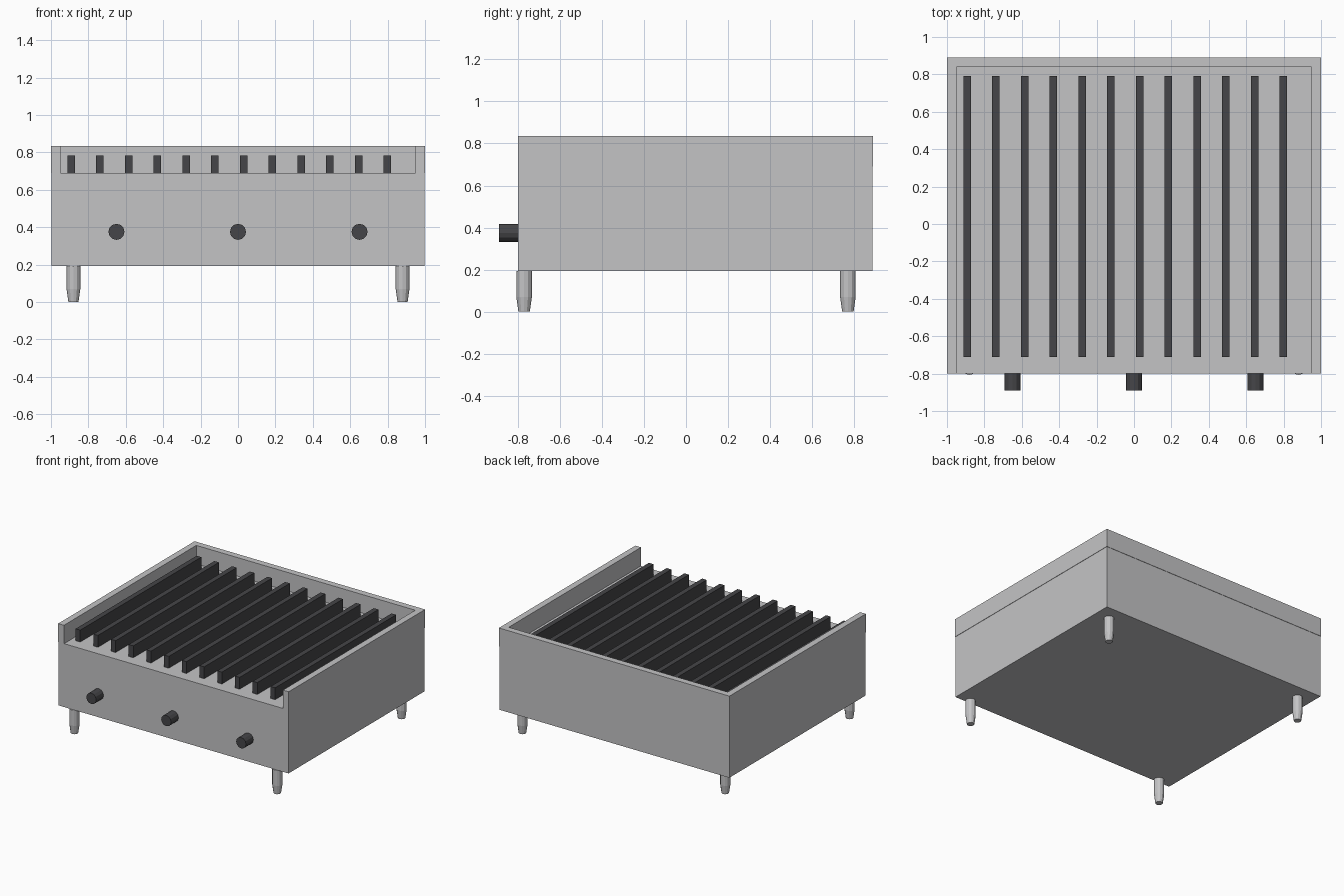
import bpy, bmesh
from math import radians
from mathutils import Matrix, Vector

if "Cube" in bpy.data.objects:
    bpy.data.objects.remove(bpy.data.objects["Cube"])


def material(name, colour):
    m = bpy.data.materials.new(name)
    m.use_nodes = True
    m.diffuse_color = (*colour, 1)
    m.node_tree.nodes["Principled BSDF"].inputs["Base Color"].default_value = (*colour, 1)
    return m


steel = material("brushed steel", (0.55, 0.55, 0.56))
iron = material("dark iron", (0.06, 0.06, 0.065))


def finish(name, bm, mat):
    bmesh.ops.recalc_face_normals(bm, faces=bm.faces)
    mesh = bpy.data.meshes.new(name)
    bm.to_mesh(mesh)
    bm.free()
    mesh.materials.append(mat)
    obj = bpy.data.objects.new(name, mesh)
    bpy.context.collection.objects.link(obj)
    return obj


def box(name, low, high, mat):
    low, high = Vector(low), Vector(high)
    bm = bmesh.new()
    bmesh.ops.create_cube(bm, size=1, matrix=Matrix.Translation((low + high) / 2)
                          @ Matrix.Diagonal((*(high - low), 1)))
    return finish(name, bm, mat)


def cone(bm, r_low, r_high, low, high, sides=12):
    bmesh.ops.create_cone(bm, cap_ends=True, segments=sides, radius1=r_low, radius2=r_high,
                          depth=high - low, matrix=Matrix.Translation((0, 0, (low + high) / 2)))


FRONT, BACK, BASE, DECK, RIM = -0.8, 0.89, 0.193, 0.69, 0.835

# Cabinet
box("cabinet", (-0.997, FRONT + 0.002, BASE), (0.997, BACK - 0.003, DECK), steel)

# Splash guard: a U-shaped wall, open at the front
outline = [(-1, FRONT), (-1, BACK), (1, BACK), (1, FRONT),
           (0.95, FRONT), (0.95, 0.84), (-0.95, 0.84), (-0.95, FRONT)]
bm = bmesh.new()
face = bm.faces.new([bm.verts.new((x, y, DECK)) for x, y in outline])
wall = bmesh.ops.extrude_face_region(bm, geom=[face])["geom"]
bmesh.ops.translate(bm, vec=(0, 0, RIM - DECK),
                    verts=[g for g in wall if isinstance(g, bmesh.types.BMVert)])
finish("splash_guard", bm, steel)

# Grill bars
for i in range(12):
    x = -0.892 + i * 0.1537
    box(f"grill_bar_{i + 1}", (x - 0.02, -0.71, DECK), (x + 0.02, 0.79, 0.783), iron)

# Control knobs
for side, x in (("right", -0.65), ("middle", 0), ("left", 0.65)):
    bm = bmesh.new()
    cone(bm, 0.043, 0.043, 0, 0.092)
    knob = finish(f"{side}_knob", bm, iron)
    knob.location = (x, FRONT + 0.002, 0.375)
    knob.rotation_euler.x = radians(90)

# Tapered feet
for side, x in (("right", -0.88), ("left", 0.88)):
    for end, y in (("front", -0.77), ("back", 0.77)):
        bm = bmesh.new()
        cone(bm, 0.037, 0.037, 0.07, BASE)
        cone(bm, 0.027, 0.037, 0, 0.07)
        bmesh.ops.remove_doubles(bm, verts=bm.verts, dist=0.0005)
        # Drop the hidden caps where the two sections meet
        inner = [f for f in bm.faces if all(abs(v.co.z - 0.07) < 0.001 for v in f.verts)]
        bmesh.ops.delete(bm, geom=inner, context="FACES_ONLY")
        foot = finish(f"{end}_{side}_foot", bm, steel)
        foot.location = (x, y, 0)
